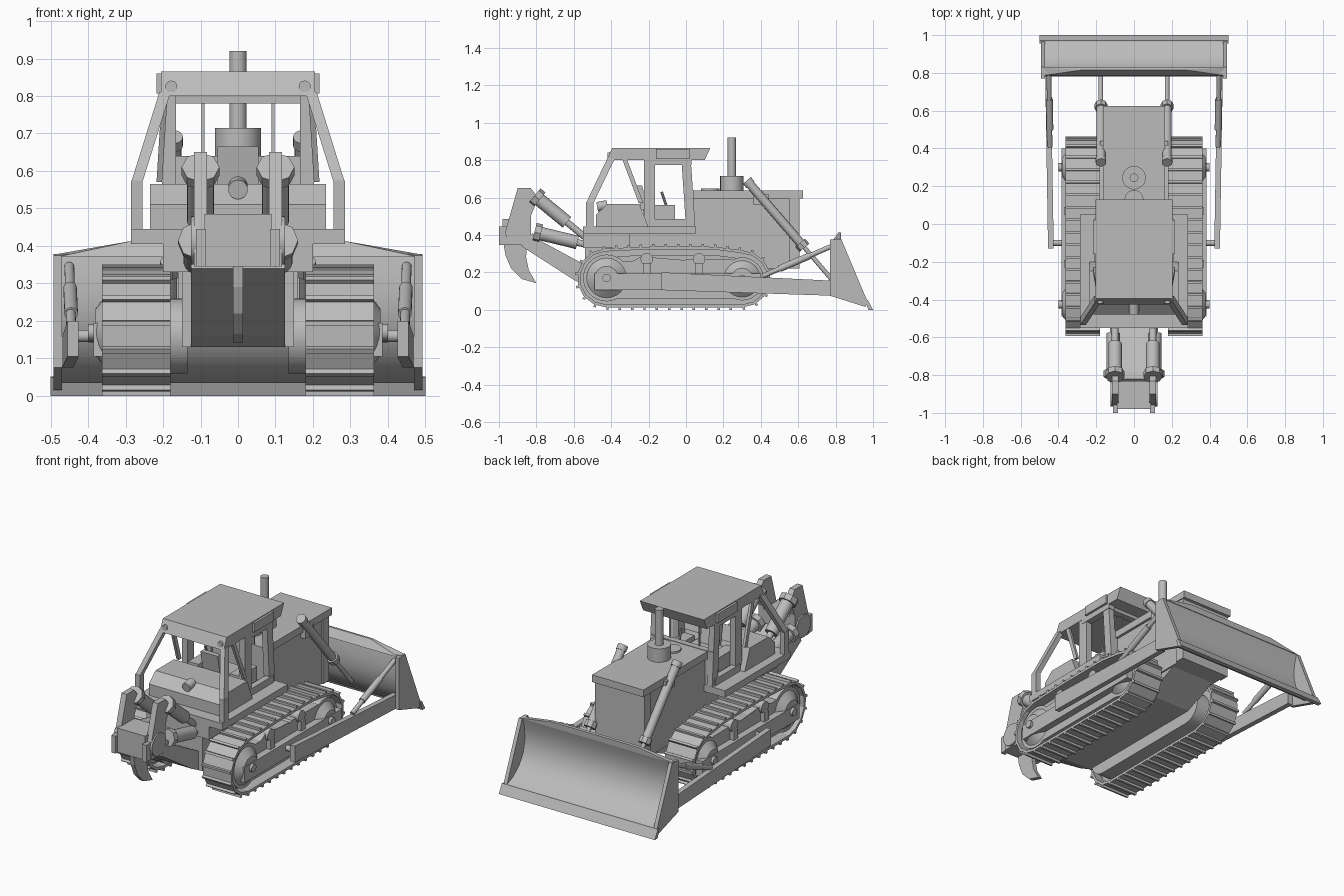
import bpy, bmesh, math
from mathutils import Vector, Matrix

if "Cube" in bpy.data.objects:
    bpy.data.objects.remove(bpy.data.objects["Cube"])

grey = bpy.data.materials.new("plain grey")
grey.use_nodes = True
COLOUR = (0.5, 0.5, 0.5, 1)
grey.diffuse_color = COLOUR
grey.node_tree.nodes["Principled BSDF"].inputs["Base Color"].default_value = COLOUR


def finish(name, bm, mirror=False, smooth=False):
    bmesh.ops.recalc_face_normals(bm, faces=bm.faces)
    mesh = bpy.data.meshes.new(name)
    bm.to_mesh(mesh)
    bm.free()
    mesh.materials.append(grey)
    ob = bpy.data.objects.new(name, mesh)
    bpy.context.collection.objects.link(ob)
    if mirror:
        ob.modifiers.new("both sides", "MIRROR")
    if smooth:
        bpy.ops.object.select_all(action="DESELECT")
        ob.select_set(True)
        bpy.context.view_layer.objects.active = ob
        bpy.ops.object.shade_smooth_by_angle(angle=math.radians(35))
    return ob


def hull(name, pts, mirror=False):
    bm = bmesh.new()
    for p in pts:
        bm.verts.new(p)
    bmesh.ops.convex_hull(bm, input=bm.verts)
    bmesh.ops.dissolve_limit(bm, angle_limit=0.01, verts=bm.verts, edges=bm.edges)
    return finish(name, bm, mirror)


def box(name, x, y, z, mirror=False):
    return hull(name, [(a, b, c) for a in x for b in y for c in z], mirror)


def post(name, p, q, dx, dy, mirror=True):
    """Straight bar with level ends between two points."""
    return hull(name, [(e[0] + sx * dx / 2, e[1] + sy * dy / 2, e[2])
                       for e in (p, q) for sx in (-1, 1) for sy in (-1, 1)], mirror)


def prism(name, yz, x, mirror=False, smooth=False):
    """Side outline extruded across x."""
    bm = bmesh.new()
    face = bm.faces.new([bm.verts.new((x[0], y, z)) for y, z in yz])
    ext = bmesh.ops.extrude_face_region(bm, geom=[face])["geom"]
    bmesh.ops.translate(bm, verts=[v for v in ext if isinstance(v, bmesh.types.BMVert)],
                        vec=(x[1] - x[0], 0, 0))
    return finish(name, bm, mirror, smooth)


def rod(name, p, q, r, mirror=False, segments=20, tip=None):
    p, q = Vector(p), Vector(q)
    bm = bmesh.new()
    turn = (q - p).to_track_quat("Z", "Y").to_matrix().to_4x4()
    bmesh.ops.create_cone(bm, cap_ends=True, segments=segments, radius1=r, radius2=tip or r,
                          depth=(q - p).length, matrix=Matrix.Translation((p + q) / 2) @ turn)
    return finish(name, bm, mirror, True)


def ram(name, p, q, split, r, collar):
    """Hydraulic cylinder pair: barrel, end collar and thinner piston."""
    p, q = Vector(p), Vector(q)
    m = p.lerp(q, split)
    rod(name + "_barrel", p, m, r, True)
    rod(name + "_piston", m, q, r * 0.5, True)
    a, d = (p, 0.035) if collar == "start" else (m, -0.035)
    rod(name + "_collar", a, a + (q - p).normalized() * d, r * 1.4, True, 8)


def arc(cy, cz, r, start, count=13):
    """Half circle in the side plane, clockwise from a start angle."""
    angles = [math.radians(start - 180 * i / (count - 1)) for i in range(count)]
    return [Vector((cy + r * math.cos(a), cz + r * math.sin(a))) for a in angles]


# Tracks: shoes spaced evenly around a closed loop
path = (arc(-0.425, 0.17, 0.15, 270) + [Vector((-0.2, 0.33)), Vector((0.15, 0.33))]
        + arc(0.3, 0.165, 0.145, 90))


def along(dist):
    for a, b in zip(path, path[1:] + path[:1]):
        length = (b - a).length
        if dist <= length:
            return a.lerp(b, dist / length)
        dist -= length
    return path[0]


total = sum((b - a).length for a, b in zip(path, path[1:] + path[:1]))
SHOES = 36
step = total / SHOES
shoes = bmesh.new()
for i in range(SHOES):
    a, b = along(i * step), along((i + 1) * step)
    d = (b - a).normalized()
    n = Vector((-d.y, d.x))
    c = (a + b) / 2
    # plate, raised cleat, inner chain link: x range, length, thickness, outward offset, shift
    for x0, x1, ln, th, out, shift in ((0.18, 0.363, step * 1.02, 0.015, 0, 0),
                                       (0.18, 0.363, 0.013, 0.026, 0.008, step * 0.42),
                                       (0.235, 0.255, step * 1.05, 0.035, -0.022, 0),
                                       (0.285, 0.305, step * 1.05, 0.035, -0.022, 0)):
        pos = c + n * out + d * shift
        m = Matrix(((x1 - x0, 0, 0, (x0 + x1) / 2), (0, d.x * ln, n.x * th, pos.x),
                    (0, d.y * ln, n.y * th, pos.y), (0, 0, 0, 1)))
        bmesh.ops.create_cube(shoes, size=1, matrix=m)
finish("track_shoes", shoes, True)

# Running gear
for name, y, z, r in (("sprocket", -0.425, 0.17, 0.125), ("idler", 0.3, 0.165, 0.115)):
    rod(name, (0.22, y, z), (0.345, y, z), r, True, 32)
    rod(name + "_hub", (0.345, y, z), (0.38, y, z), r * 0.85, True, 24, r * 0.5)
    rod(name + "_cap", (0.38, y, z), (0.4, y, z), 0.022, True)
prism("track_frame", arc(-0.425, 0.16, 0.1, 270) + arc(0.28, 0.16, 0.1, 90), (0.135, 0.345),
      True, True)
box("frame_side_plate", (0.34, 0.385), (-0.49, 0.4), (0.105, 0.195), True)
prism("frame_guard", [(-0.3, 0.25), (-0.24, 0.285), (-0.02, 0.245), (0.0, 0.27), (0.24, 0.27),
                      (0.3, 0.24)], (0.2, 0.345), True)
for y in (-0.21, 0.07):
    rod("carrier_roller", (0.22, y, 0.27), (0.36, y, 0.27), 0.033, True)
    box("carrier_bracket", (0.345, 0.37), (y - 0.02, y + 0.02), (0.19, 0.25), True)

# Body and hood
box("chassis", (-0.15, 0.15), (-0.54, 0.1), (0.13, 0.41))
prism("belly_pan", [(-0.5, 0.13), (0.3, 0.13), (0.5, 0.22), (0.1, 0.3), (-0.5, 0.3)],
      (-0.14, 0.14))
box("hood", (-0.15, 0.15), (0.03, 0.6), (0.22, 0.63))
box("radiator_frame", (-0.16, 0.16), (0.55, 0.607), (0.22, 0.6))
box("hood_top", (-0.165, 0.165), (0.03, 0.625), (0.595, 0.637))
rod("muffler", (0, 0.245, 0.63), (0, 0.245, 0.715), 0.062, False, 28)
rod("exhaust_pipe", (0, 0.245, 0.7), (0, 0.245, 0.92), 0.023)
rod("air_cap", (0, 0.13, 0.63), (0, 0.13, 0.648), 0.05)

# Cab
box("deck", (-0.285, 0.285), (-0.55, 0.05), (0.405, 0.445))
box("rear_deck_skirt", (-0.2, 0.2), (-0.55, -0.3), (0.33, 0.41))
prism("roof", [(-0.395, 0.865), (0.13, 0.865), (0.1, 0.8), (-0.425, 0.8)], (-0.205, 0.205))
box("roof_side_pad", (0.2, 0.218), (-0.16, 0.02), (0.807, 0.86), True)
rod("roof_bolt", (0.178, -0.42, 0.825), (0.178, -0.395, 0.825), 0.016, True)
post("rear_post_upper", (0.195, -0.4, 0.81), (0.27, -0.515, 0.57), 0.03, 0.04)
box("rear_post_lower", (0.255, 0.285), (-0.535, -0.495), (0.44, 0.575), True)
post("side_brace", (0.195, -0.33, 0.81), (0.21, -0.24, 0.57), 0.015, 0.025)
box("middle_post", (0.165, 0.203), (-0.225, -0.165), (0.44, 0.81), True)
post("front_post", (0.185, 0.0, 0.81), (0.185, 0.025, 0.44), 0.035, 0.05)
box("door_sill", (0.175, 0.21), (-0.2, 0.03), (0.44, 0.485), True)
box("door_head", (0.165, 0.205), (-0.2, 0.03), (0.775, 0.805), True)
box("window_head", (-0.17, 0.17), (-0.02, 0.02), (0.78, 0.805))
box("front_wall", (-0.2, 0.2), (0.005, 0.04), (0.44, 0.64))
box("front_window_bar", (0.09, 0.098), (0.005, 0.015), (0.63, 0.81), True)
prism("fuel_tank", [(-0.48, 0.44), (-0.48, 0.51), (-0.42, 0.565), (-0.25, 0.565), (-0.2, 0.44)],
      (-0.235, 0.235))
rod("fuel_cap", (0, -0.475, 0.55), (0, -0.42, 0.56), 0.026)
box("side_console", (0.1, 0.165), (-0.22, -0.06), (0.44, 0.56), True)
box("seat_cushion", (-0.09, 0.09), (-0.23, -0.07), (0.44, 0.54))
prism("seat_back", [(-0.24, 0.53), (-0.2, 0.53), (-0.235, 0.665), (-0.265, 0.665)], (-0.055, 0.055))
rod("lever", (0.12, -0.1, 0.54), (0.12, -0.13, 0.63), 0.007, True, 8)

# Ripper
prism("ripper_beam", [(-0.88, 0.34), (-0.82, 0.41), (-0.78, 0.37), (-0.54, 0.24),
                      (-0.54, 0.13), (-0.6, 0.16)], (-0.125, 0.125))
prism("ripper_tower", [(-0.96, 0.345), (-0.96, 0.44), (-0.9, 0.65), (-0.83, 0.65), (-0.79, 0.6),
                       (-0.83, 0.5), (-0.83, 0.345)], (0.083, 0.117), True)
box("ripper_head", (-0.09, 0.09), (-0.98, -0.83), (0.345, 0.485))
box("ripper_head_plate", (0.085, 0.112), (-1.0, -0.9), (0.345, 0.445), True)
rod("ripper_pivot", (0.11, -0.9, 0.415), (0.125, -0.9, 0.415), 0.065, True, 28)
prism("ripper_tooth", [(-0.975, 0.35), (-0.965, 0.29), (-0.935, 0.22), (-0.88, 0.165),
                       (-0.8, 0.142), (-0.84, 0.21), (-0.855, 0.28), (-0.85, 0.35)],
      (-0.013, 0.013))
ram("ripper_upper_ram", (0.1, -0.81, 0.61), (0.1, -0.53, 0.38), 0.62, 0.036, "start")
ram("ripper_lower_ram", (0.11, -0.81, 0.415), (0.11, -0.54, 0.35), 0.85, 0.036, "start")
box("ram_bracket", (0.15, 0.2), (-0.55, -0.5), (0.35, 0.41), True)

# Blade
prism("blade_shell", [(0.825, 0.378), (0.808, 0.32), (0.803, 0.25), (0.818, 0.18), (0.855, 0.12),
                      (0.91, 0.075), (0.968, 0.05), (0.955, 0.035), (0.895, 0.055), (0.835, 0.105),
                      (0.797, 0.17), (0.782, 0.25), (0.785, 0.32), (0.795, 0.378)],
      (-0.485, 0.485), False, True)
hull("blade_crest", [(s * x, y, z) for s in (-1, 1) for x, y, z in (
    (0.485, 0.785, 0.37), (0.485, 0.828, 0.378), (0.28, 0.815, 0.414), (0.28, 0.83, 0.412))])
prism("blade_end_plate", [(0.77, 0.375), (0.83, 0.378), (0.97, 0.045), (0.96, 0.015),
                          (0.77, 0.075)], (0.47, 0.492), True)
prism("cutting_edge", [(0.955, 0.05), (0.972, 0.052), (1.0, 0.0), (0.975, 0.0)], (-0.5, 0.5))

# Push arms, braces and lift rams
hull("push_arm", [(x + off, y, z) for off in (0, 0.03) for x, y, z in (
    (0.425, -0.13, 0.2), (0.425, -0.13, 0.105), (0.44, 0.79, 0.155), (0.44, 0.79, 0.075))], True)
rod("arm_trunnion", (0.37, -0.1, 0.16), (0.445, -0.1, 0.16), 0.016, True)
rod("blade_brace", (0.445, 0.41, 0.18), (0.45, 0.79, 0.345), 0.013, True)
rod("brace_sleeve", (0.445, 0.5, 0.219), (0.448, 0.66, 0.288), 0.018, True)
ram("lift_ram", (0.175, 0.33, 0.685), (0.175, 0.79, 0.15), 0.66, 0.024, "split")
rod("lift_ram_cap", (0.175, 0.325, 0.691), (0.175, 0.345, 0.668), 0.028, True)
box("lift_ram_mount", (0.14, 0.18), (0.36, 0.44), (0.56, 0.62), True)
